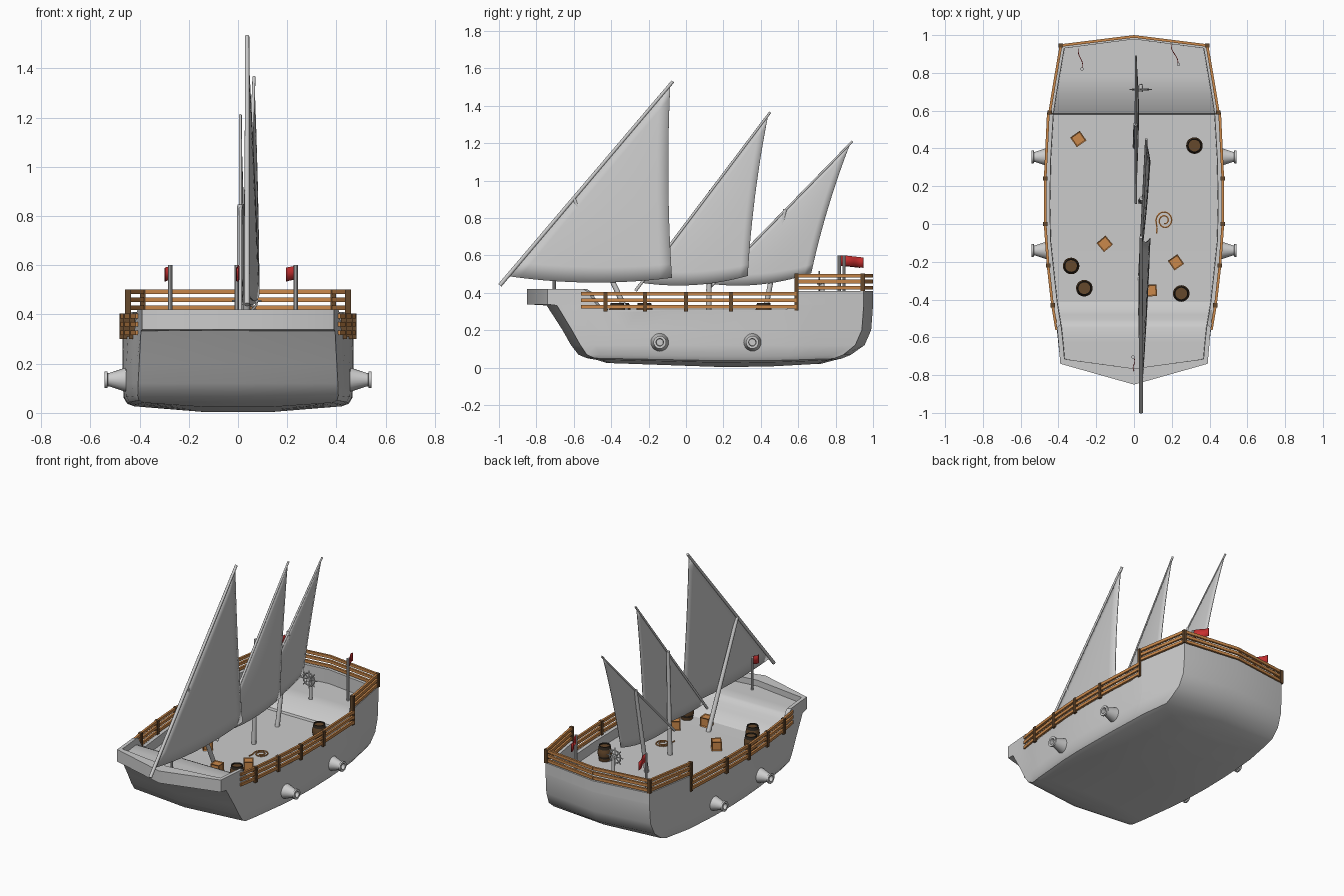
import bpy, bmesh, math
from mathutils import Vector, Matrix

cube = bpy.data.objects.get("Cube")
if cube:
    bpy.data.objects.remove(cube)


def material(name, rgb):
    m = bpy.data.materials.new(name)
    m.use_nodes = True
    m.diffuse_color = (*rgb, 1)
    m.node_tree.nodes["Principled BSDF"].inputs["Base Color"].default_value = (*rgb, 1)
    return m


GREY = material("light grey", (0.6, 0.6, 0.6))
WOOD = material("orange wood", (0.6, 0.25, 0.07))
BROWN = material("dark brown", (0.13, 0.065, 0.025))
BLACK = material("iron black", (0.03, 0.022, 0.015))
RED = material("flag red", (0.6, 0.03, 0.03))


def finish(name, bm, mats, smooth=True):
    bmesh.ops.recalc_face_normals(bm, faces=bm.faces)
    me = bpy.data.meshes.new(name)
    bm.to_mesh(me)
    bm.free()
    ob = bpy.data.objects.new(name, me)
    bpy.context.collection.objects.link(ob)
    for m in mats:
        me.materials.append(m)
    if smooth:
        bpy.ops.object.select_all(action='DESELECT')
        ob.select_set(True)
        bpy.context.view_layer.objects.active = ob
        bpy.ops.object.shade_smooth_by_angle(angle=math.radians(32))
    return ob


def interp(table, y):
    if y <= table[0][0]:
        return table[0][1]
    for (a, u), (b, v) in zip(table, table[1:]):
        if y <= b:
            return u + (v - u) * (y - a) / (b - a)
    return table[-1][1]


def beam(bm, p, q, w, h):
    # box from p to q, w wide and h tall
    p, q = Vector(p), Vector(q)
    d = q - p
    rot = d.to_track_quat('Y', 'Z').to_matrix().to_4x4()
    size = Matrix.Diagonal((w, d.length, h, 1))
    bmesh.ops.create_cube(bm, size=1, matrix=Matrix.Translation((p + q) / 2) @ rot @ size)


def rod(bm, p, q, r1, r2, n=12):
    p, q = Vector(p), Vector(q)
    rot = (q - p).to_track_quat('Z', 'Y').to_matrix().to_4x4()
    bmesh.ops.create_cone(bm, cap_ends=True, segments=n, radius1=r1, radius2=r2,
                          depth=(q - p).length, matrix=Matrix.Translation((p + q) / 2) @ rot)


def lathe(name, profile, matrix, mats, rule=None, n=20):
    bm = bmesh.new()
    vs = [bm.verts.new((r, 0, z)) for r, z in profile]
    es = [bm.edges.new(e) for e in zip(vs, vs[1:])]
    bmesh.ops.spin(bm, geom=vs + es, axis=(0, 0, 1), cent=(0, 0, 0), steps=n, angle=math.tau)
    bmesh.ops.remove_doubles(bm, verts=bm.verts, dist=0.0005)
    if rule:
        for f in bm.faces:
            f.material_index = rule(f.calc_center_median())
    bm.transform(matrix)
    return finish(name, bm, mats)


# Hull: rings of stations stacked upwards, then over the rim and down to the deck
WIDTH = [(-.74, .39), (-.57, .405), (-.42, .43), (-.1, .465), (.1, .47), (.35, .465), (.6, .45), (.95, .39)]
SHEER = [(-.55, .42), (-.525, .405), (-.5, .365), (-.47, .325), (-.43, .31), (.59, .31), (.595, .41)]
DECK = [(-.56, .38), (-.53, .365), (-.48, .29), (-.45, .26), (-.42, .245), (.6, .245), (.605, .315)]
STATIONS = [-.74, -.65, -.57, -.55, -.525, -.5, -.47, -.43, -.3, -.1, .1, .35, .5, .59, .595, .7, .8, .88, .95]
LEVELS = [  # z, bow corner, bow centre, stern corner, stern centre, width factor
    (.002, -.40, -.42, .70, .72, .3), (.025, -.45, -.48, .76, .79, .9), (.036, -.49, -.53, .79, .83, .96),
    (.06, -.53, -.575, .84, .88, .99), (.12, -.565, -.615, .905, .955, 1), (.2, -.61, -.66, .94, .99, 1),
    (.332, -.69, -.745, .95, 1, 1), (.338, -.74, -.85, .95, 1, 1)]


def width(y):
    return interp(WIDTH, y)


def add_ring(bm, bow, bow_mid, stern, stern_mid, factor, inset, zf):
    def y_at(t):
        return bow + (t + .74) / 1.69 * (stern - bow)
    half = [((width(y_at(t)) - inset) * factor, y_at(t), zf(t)) for t in STATIONS]
    pts = half + [(0, stern_mid, half[-1][2])]
    pts += [(-x, y, z) for x, y, z in reversed(half)] + [(0, bow_mid, half[0][2])]
    return [bm.verts.new(p) for p in pts]


def cap(bm, ring):
    n = len(STATIONS)
    right, left = ring[:n], ring[n + 1:2 * n + 1][::-1]
    for i in range(n - 1):
        bm.faces.new((right[i], right[i + 1], left[i + 1], left[i]))
    bm.faces.new((right[-1], ring[n], left[-1]))
    bm.faces.new((right[0], left[0], ring[-1]))


bm = bmesh.new()
KEEL = [(-.74, .022), (.2, 0), (.6, .005), (.95, .018)]
rings = [add_ring(bm, *lv[1:], 0, lambda t, z=lv[0]: z + interp(KEEL, t) * max(0, 1 - z * 10)) for lv in LEVELS]
# the side ring below the rim must not rise above the low waist
for ring, top in ((rings[-2], .296), (rings[-1], .302)):
    for v in ring:
        if -.54 < v.co.y < .594:
            v.co.z = min(v.co.z, top)
rings.append(add_ring(bm, -.74, -.85, .95, 1, 1, 0, lambda t: interp(SHEER, t)))
rings.append(add_ring(bm, -.715, -.765, .93, .978, 1, .024, lambda t: interp(SHEER, t)))
rings.append(add_ring(bm, -.715, -.765, .93, .978, 1, .026, lambda t: interp(DECK, t + .006)))
for a, b in zip(rings, rings[1:]):
    for i in range(len(a)):
        j = (i + 1) % len(a)
        bm.faces.new((a[i], a[j], b[j], b[i]))
cap(bm, rings[0])
cap(bm, rings[-1])
finish("hull", bm, [GREY])

# Railings: three planks along the waist and around the stern, with dark posts
planks, posts = bmesh.new(), bmesh.new()
waist = [(width(y) + .003, y) for y in (-.56, -.43, -.22, 0, .24, .59)]
stern = [(width(y) - .004, y) for y in (.59, .77, .945)] + [(0, .993)]
for s in (1, -1):
    for path, heights in ((waist, (.325, .36, .394)), (stern, (.427, .46, .492))):
        for (x, y), (u, v) in zip(path, path[1:]):
            for z in heights:
                beam(planks, (s * x, y, z), (s * u, v, z), .014, .019)
    for x, y in waist[1:-1]:
        beam(posts, (s * x, y - .011, .352), (s * x, y + .011, .352), .024, .105)
    for (x, y), low in ((stern[0], .305), (stern[2], .41)):
        beam(posts, (s * x, y - .011, (low + .502) / 2), (s * x, y + .011, (low + .502) / 2), .024, .502 - low)
finish("railing_planks", planks, [WOOD], False)
finish("railing_posts", posts, [BROWN], False)


# Masts, yards and three-cornered sails
def sail(name, foot, peak, clew, belly, n=14):
    bm = bmesh.new()
    a, b, c = Vector(foot), Vector(peak), Vector(clew)
    rows = []
    for i in range(n + 1):
        u, row = i / n, []
        for j in range(n - i + 1):
            v = j / n
            p = a * (1 - u - v) + b * u + c * v
            p.x += belly * 12 * u * v * (1 - u - v) + belly * v * (1 - v)
            p.z -= .12 * v * (1 - u - v) * (1 - u) ** 3       # sagging foot
            p.y -= .06 * u * v                                # hollow trailing edge
            row.append(bm.verts.new(p))
        rows.append(row)
    for i in range(n):
        for j in range(n - i):
            bm.faces.new((rows[i][j], rows[i][j + 1], rows[i + 1][j]))
            if j < n - i - 1:
                bm.faces.new((rows[i][j + 1], rows[i + 1][j + 1], rows[i + 1][j]))
    ob = finish(name, bm, [GREY])
    mod = ob.modifiers.new("thickness", 'SOLIDIFY')
    mod.thickness = .005
    mod.offset = 0


RIGS = [  # name, mast foot, mast head, yard low end, yard high end, clew, yard radius
    ("fore", (.035, -.29, .24), (.035, -.6, .905), (.037, -.995, .44), (.037, -.07, 1.53), (.085, -.075, .48), .011),
    ("main", (.035, .12, .24), (.04, .135, .95), (.03, -.27, .41), (.065, .45, 1.365), (.085, .33, .49), .008),
    ("rear", (.008, .41, .24), (.008, .53, .845), (.01, .11, .41), (.01, .89, 1.21), (.02, .67, .505), .007)]
for name, base, head, low, high, clew, r in RIGS:
    bm = bmesh.new()
    rod(bm, base, head, .015, .011)
    finish(name + "_mast", bm, [GREY])
    bm = bmesh.new()
    rod(bm, low, high, r, r * .8)
    finish(name + "_yard", bm, [GREY])
    lo, hi = Vector(low), Vector(high)
    sail(name + "_sail", lo.lerp(hi, .045), lo.lerp(hi, .985), clew, .014)

# Flags on poles
for name, x, y, dx, dy, base in (("bow", -.005, -.705, .005, -.075, .38),
                                 ("stern_right", -.275, .82, -.02, .11, .315),
                                 ("stern_left", .235, .845, -.035, .105, .315)):
    bm = bmesh.new()
    rod(bm, (x, y, base), (x, y, .6), .009, .009, 10)
    finish(name + "_flagpole", bm, [GREY])
    bm = bmesh.new()
    n = 8
    cols = []
    for i in range(n + 1):
        t = i / n
        wave = .006 * math.sin(t * 6)
        cols.append([bm.verts.new((x + dx * t + wave, y + dy * t, z - .012 * t)) for z in (.545, .6)])
    for a, b in zip(cols, cols[1:]):
        bm.faces.new((a[0], b[0], b[1], a[1]))
    flag = finish(name + "_flag", bm, [RED])
    flag.modifiers.new("thickness", 'SOLIDIFY').thickness = .004

# Cannons through the hull sides
GUN = [(0, -.02), (.05, -.02), (.047, 0), (.027, .06), (.027, .066), (.034, .068), (.034, .08),
       (.02, .08), (.018, .04), (0, .04)]
for side, s in (("left", 1), ("right", -1)):
    for place, y in (("front", -.14), ("rear", .355)):
        turn = Matrix.Rotation(s * math.pi / 2, 4, 'Y')
        lathe(f"{place}_{side}_cannon", GUN, Matrix.Translation((s * .463, y, .135)) @ turn, [GREY])

# Barrels with iron hoops
CASK = [(0, .092), (.031, .092), (.031, .1), (.036, .1), (.039, .08), (.043, .066), (.044, .05),
        (.043, .034), (.039, .02), (.036, 0), (0, 0)]


def hoop(c):
    r = math.hypot(c.x, c.y)
    return int(r > .025 and (c.z > .08 or .058 > c.z > .066 or .02 < c.z < .034))


for i, (x, y) in enumerate([(-.333, -.222), (-.263, -.34), (.25, -.368), (.32, .415)]):
    lathe(f"barrel_{i + 1}", CASK, Matrix.Translation((x, y, .245)), [BROWN, BLACK], hoop)

# Crates with raised edge frames
for i, (x, y, a) in enumerate([(-.295, .45, 35), (-.155, -.105, 40), (.222, -.203, 35), (.09, -.352, 4)]):
    bm = bmesh.new()
    bmesh.ops.create_cube(bm, size=.062)
    bmesh.ops.inset_individual(bm, faces=bm.faces[:], thickness=.008, depth=-.004)
    bm.transform(Matrix.Translation((x, y, .277)) @ Matrix.Rotation(math.radians(a), 4, 'Z'))
    finish(f"crate_{i + 1}", bm, [WOOD], False)

# Coiled rope on deck
bm = bmesh.new()
coil = [(.12, -.05), (.122, -.02)]
for k in range(41):
    a, r = math.pi + k * .28, .046 - .0008 * k
    coil.append((.162 + r * math.cos(a), .018 - r * 1.1 * math.sin(a)))
for (x, y), (u, v) in zip(coil, coil[1:]):
    rod(bm, (x, y, .249), (u, v, .249), .0045, .0045, 6)
finish("rope_coil", bm, [WOOD])

# Steering wheel on its post
bm = bmesh.new()
hub = Vector((.035, .712, .455))
rod(bm, (.035, .73, .31), (.035, .73, .465), .012, .01)
rod(bm, hub - Vector((0, .012, 0)), hub + Vector((0, .022, 0)), .012, .012)
for k in range(16):
    def rim(i, r):
        return hub + Vector((r * math.cos(i * math.tau / 16), 0, r * math.sin(i * math.tau / 16)))
    rod(bm, rim(k, .042), rim(k + 1, .042), .005, .005, 6)
    if k % 2 == 0:
        rod(bm, hub, rim(k, .06), .004, .004, 6)
finish("steering_wheel", bm, [GREY])
